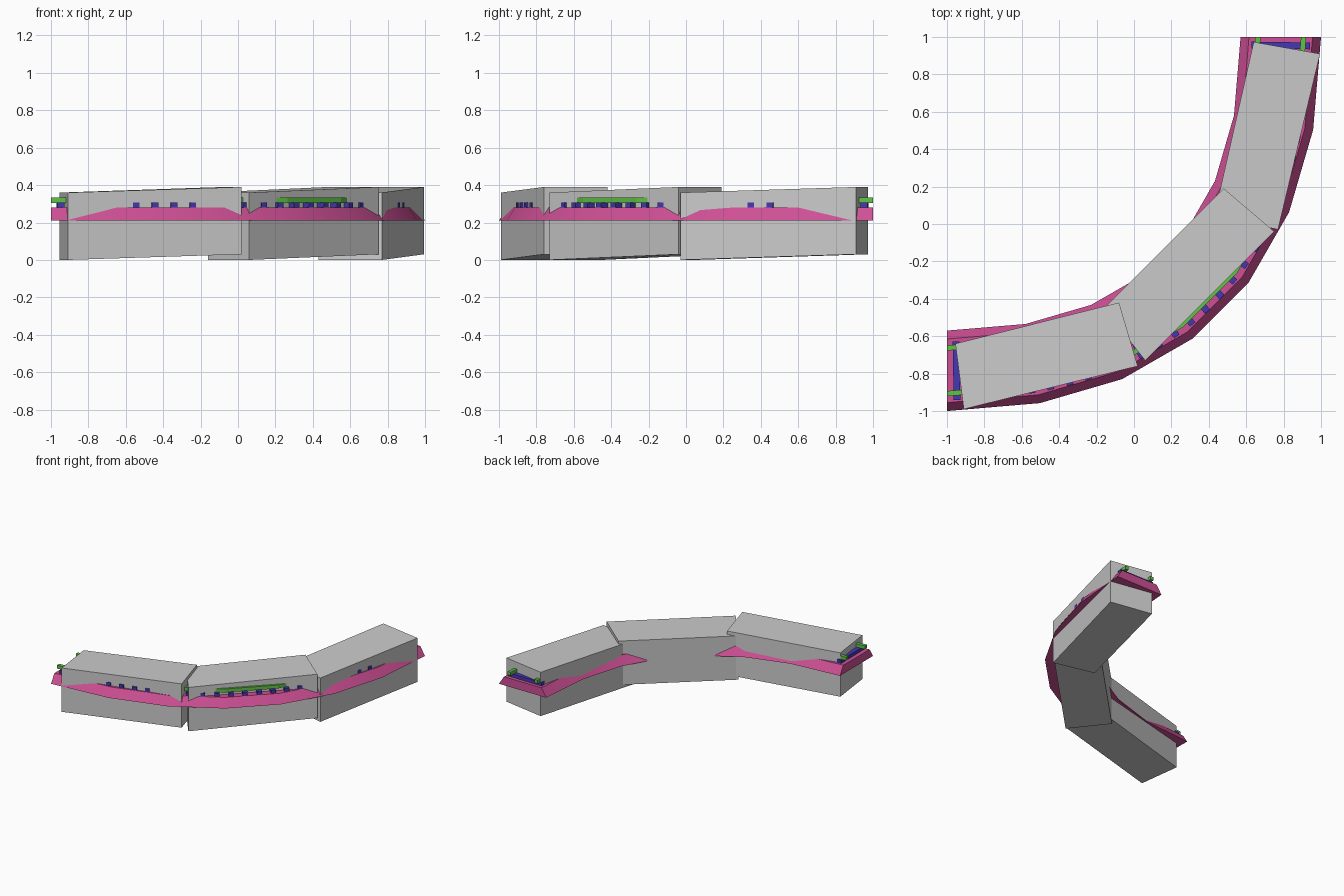
import bpy, bmesh
from mathutils import Vector

if "Cube" in bpy.data.objects:
    bpy.data.objects.remove(bpy.data.objects["Cube"])

R, K = 1.785, 0.64
SEGMENTS, SLEEPERS = 7, 30
UP = Vector((0, 0, 1))


def material(name, color):
    m = bpy.data.materials.new(name)
    m.diffuse_color = (*color, 1)
    m.use_nodes = True
    m.node_tree.nodes["Principled BSDF"].inputs["Base Color"].default_value = m.diffuse_color
    return m


def centre(t):
    # quarter turn from (-1, -0.785) heading +x to (0.785, 1) heading +y
    def f(s):
        return 3 * K * s * (1 - s) ** 2 + 3 * s * s * (1 - s) + s ** 3
    return Vector((-1 + R * f(t), 1 - R * f(1 - t), 0))


def outward(t):
    e = 1e-4
    d = (centre(min(t + e, 1)) - centre(max(t - e, 0))).normalized()
    if t <= 0:
        d = Vector((1, 0, 0))
    if t >= 1:
        d = Vector((0, 1, 0))
    return d.cross(UP)


def finish(name, bm, mat=None):
    bmesh.ops.recalc_face_normals(bm, faces=bm.faces)
    me = bpy.data.meshes.new(name)
    bm.to_mesh(me)
    bm.free()
    ob = bpy.data.objects.new(name, me)
    bpy.context.collection.objects.link(ob)
    if mat:
        me.materials.append(mat)
    return ob


def sweep(name, profile, mat):
    # profile points are (outward offset, height)
    bm = bmesh.new()
    rings = []
    for i in range(SEGMENTS + 1):
        t = i / SEGMENTS
        rings.append([bm.verts.new(centre(t) + outward(t) * o + UP * z) for o, z in profile])
    n = len(profile)
    for a, b in zip(rings, rings[1:]):
        for j in range(n):
            bm.faces.new((a[j], a[(j + 1) % n], b[(j + 1) % n], b[j]))
    bm.faces.new(rings[0])
    bm.faces.new(rings[-1])
    return finish(name, bm, mat)


def hexa(bm, bottom, height):
    lo = [bm.verts.new(p) for p in bottom]
    hi = [bm.verts.new(Vector(p) + UP * height) for p in bottom]
    bm.faces.new(lo)
    bm.faces.new(hi)
    for j in range(4):
        k = (j + 1) % 4
        bm.faces.new((lo[j], lo[k], hi[k], hi[j]))


pink = material("bed_pink", (0.62, 0.08, 0.30))
blue = material("sleeper_blue", (0.06, 0.04, 0.45))
green = material("rail_green", (0.12, 0.55, 0.06))

# Ballast bed with sloping shoulders
bed = sweep("ballast_bed", [(-0.215, 0.21), (0.215, 0.21), (0.17, 0.28), (-0.17, 0.28)], pink)
bpy.context.view_layer.objects.active = bed
bed.select_set(True)
bpy.ops.object.shade_smooth_by_angle(angle=0.5)

# Two rails
for side, name in ((-1, "inner_rail"), (1, "outer_rail")):
    c = side * 0.122
    sweep(name, [(c - 0.014, 0.305), (c + 0.014, 0.305), (c + 0.014, 0.333), (c - 0.014, 0.333)], green)

# Sleepers, evenly spaced by arc length
N = 600
pts = [centre(i / N) for i in range(N + 1)]
lengths = [0.0]
for a, b in zip(pts, pts[1:]):
    lengths.append(lengths[-1] + (b - a).length)
bm = bmesh.new()
for s in range(SLEEPERS):
    goal = lengths[-1] * (s + 0.5) / SLEEPERS
    t = next(i for i, d in enumerate(lengths) if d >= goal) / N
    o = outward(t)
    along = UP.cross(o)
    p = centre(t) + UP * 0.275
    hexa(bm, [p + o * a * 0.156 + along * b * 0.018
              for a, b in ((-1, -1), (1, -1), (1, 1), (-1, 1))], 0.032)
finish("sleepers", bm, blue)

# Three straight envelope boxes, each rising slightly along the curve
boxes = [
    [(-0.955, -0.64), (-0.91, -0.99), (0.02, -0.76), (-0.08, -0.42)],
    [(-0.16, -0.45), (0.06, -0.73), (0.75, -0.04), (0.48, 0.19)],
    [(0.43, 0.05), (0.77, -0.03), (0.995, 0.91), (0.64, 0.973)],
]
for i, corners in enumerate(boxes):
    bm = bmesh.new()
    hexa(bm, [(x, y, z) for (x, y), z in zip(corners, (0, 0, 0.03, 0.03))], 0.36)
    finish(f"envelope_box_{i + 1}", bm)
